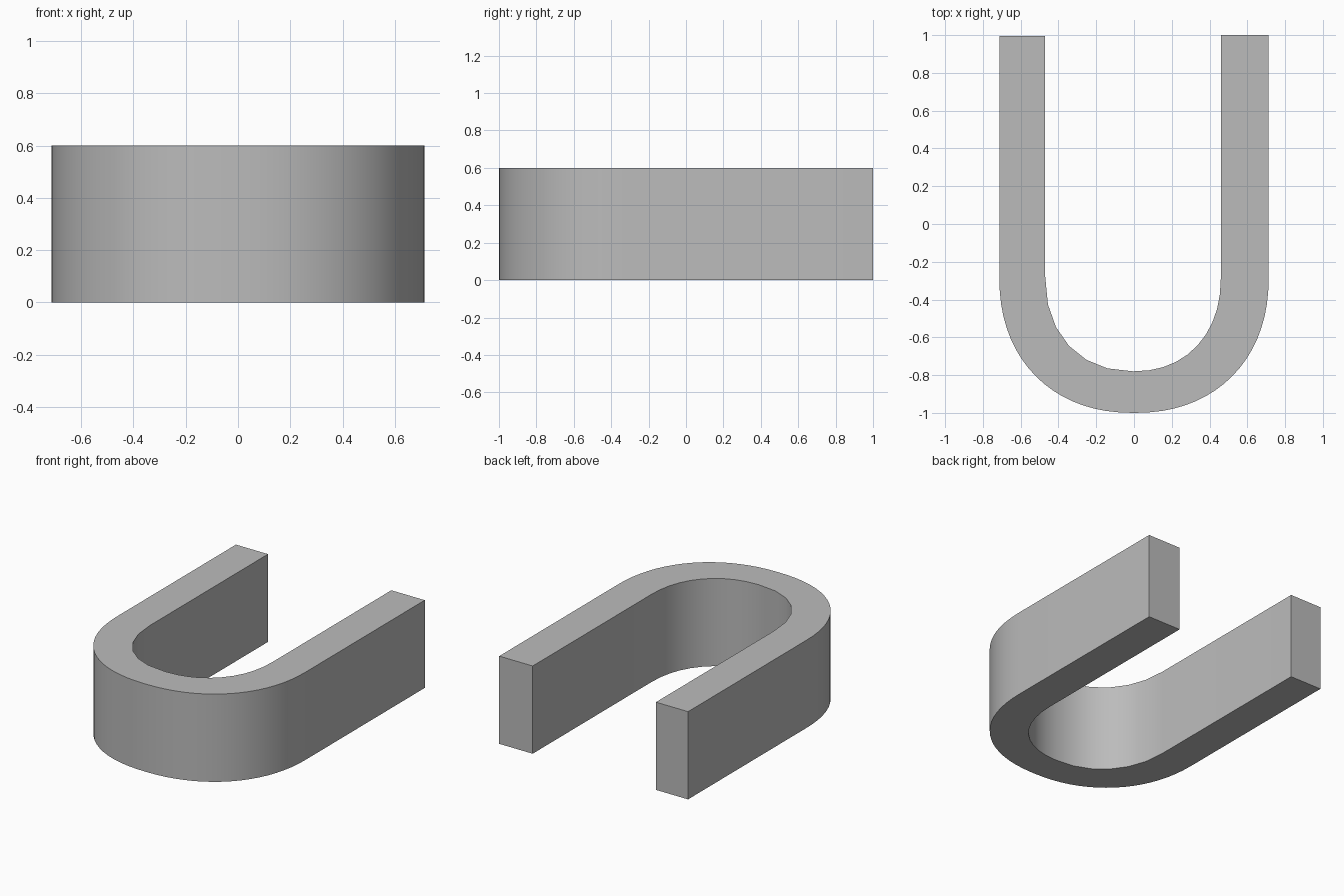
import bpy
import bmesh
from math import sin, cos, pi, radians

HEIGHT = 0.6
BACK = 1.0
BEND_Y = -0.28   # where the straight legs meet the bend
SQUARENESS = 2.2  # slightly fuller than a true ellipse

cube = bpy.data.objects.get("Cube")
if cube:
    bpy.data.objects.remove(cube)

grey = bpy.data.materials.new("plain grey")
grey.use_nodes = True
colour = (0.5, 0.5, 0.5, 1)
grey.diffuse_color = colour
grey.node_tree.nodes["Principled BSDF"].inputs["Base Color"].default_value = colour


def bend(cx, rx, ry, left_steps, right_steps):
    """Half oval from the -x side round the front to the +x side."""
    angles = [pi / 2 * i / left_steps for i in range(left_steps)]
    angles += [pi / 2 * (1 + i / right_steps) for i in range(right_steps + 1)]
    points = []
    for a in angles:
        c, s = cos(a), max(sin(a), 0)
        x = abs(c) ** (2 / SQUARENESS) * (1 if c > 0 else -1)
        points.append((cx - rx * x, BEND_Y - ry * s ** (2 / SQUARENESS)))
    return points


# U-shaped outline: outer wall, then inner wall back again
outer = bend(0, 0.713, 0.72, 18, 18)
inner = bend(-0.005, 0.465, 0.5, 6, 10)
outline = [(outer[0][0], BACK - 0.004)] + outer + [(outer[-1][0], BACK)]
outline += [(inner[-1][0], BACK)] + inner[::-1] + [(inner[0][0], BACK - 0.004)]

# Raise the outline into a solid bar
bm = bmesh.new()
base = bm.faces.new([bm.verts.new((x, y, 0)) for x, y in outline])
raised = bmesh.ops.extrude_face_region(bm, geom=[base], use_keep_orig=True)
top = [v for v in raised["geom"] if isinstance(v, bmesh.types.BMVert)]
bmesh.ops.translate(bm, verts=top, vec=(0, 0, HEIGHT))
bmesh.ops.recalc_face_normals(bm, faces=bm.faces)

mesh = bpy.data.meshes.new("u_shaped_bar")
bm.to_mesh(mesh)
bm.free()
mesh.materials.append(grey)
bar = bpy.data.objects.new("u_shaped_bar", mesh)
bpy.context.collection.objects.link(bar)

# Smooth bend with crisp rims and leg ends
bpy.ops.object.select_all(action="DESELECT")
bar.select_set(True)
bpy.context.view_layer.objects.active = bar
bpy.ops.object.shade_smooth_by_angle(angle=radians(35))
